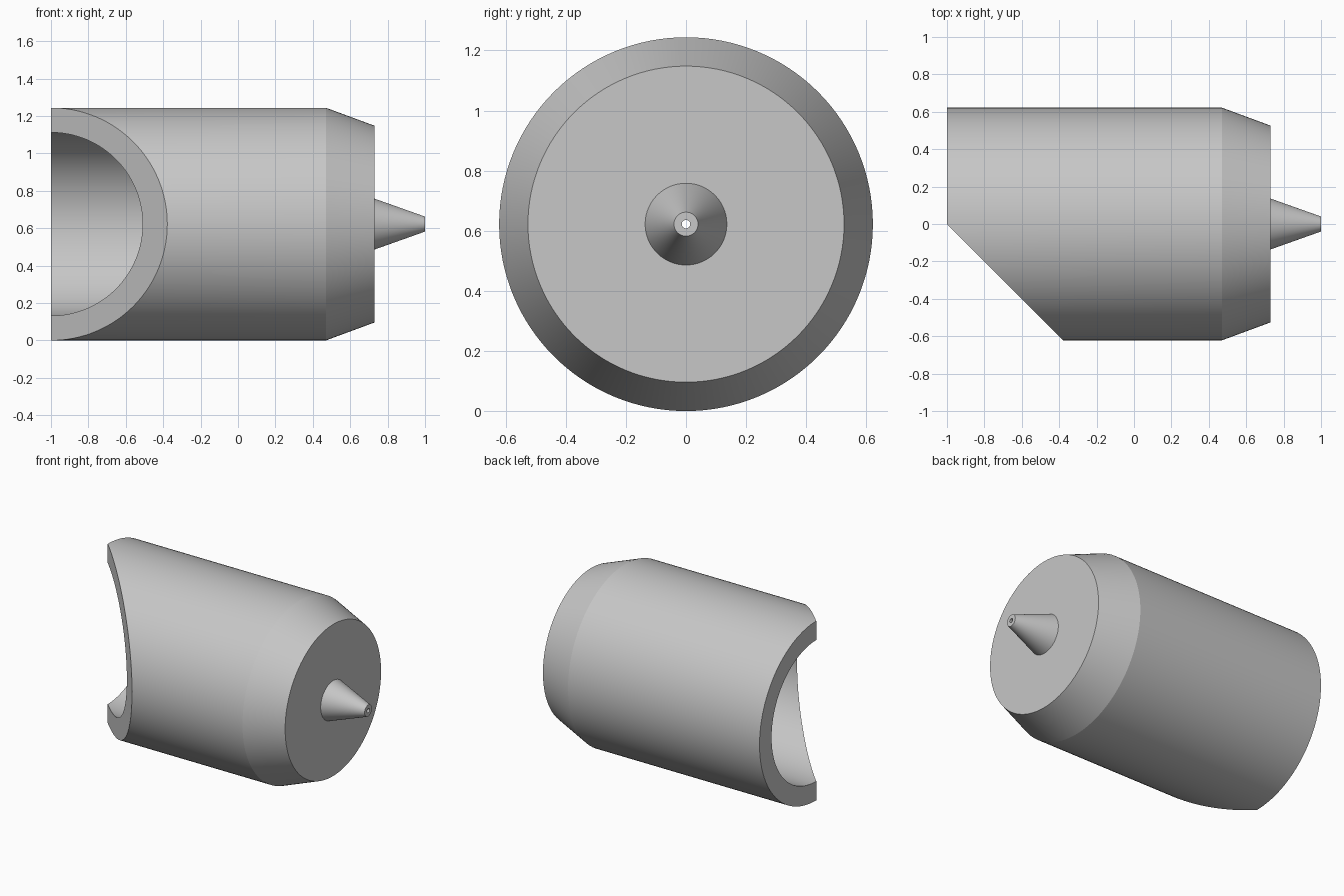
import bpy
import bmesh
import math
from mathutils import Vector

cube = bpy.data.objects.get("Cube")
if cube:
    bpy.data.objects.remove(cube)

RADIUS = 0.622
SEGMENTS = 128

# Plain grey material
grey = bpy.data.materials.new("plain grey")
grey.use_nodes = True
colour = (0.57, 0.57, 0.57, 1)
grey.diffuse_color = colour
grey.node_tree.nodes["Principled BSDF"].inputs["Base Color"].default_value = colour

# Closed wall section as (x, radius): outer shell and nozzle, then back along the bore
section = [
    (-1, RADIUS), (0.47, RADIUS), (0.73, 0.526), (0.73, 0.136), (1, 0.04),
    (1, 0.014), (0.6, 0.014), (0.6, 0.44), (0.46, 0.49), (-1, 0.49),
]

bm = bmesh.new()
verts = [bm.verts.new((x, 0, r)) for x, r in section]
edges = [bm.edges.new((v, verts[(i + 1) % len(verts)])) for i, v in enumerate(verts)]
bmesh.ops.spin(bm, geom=verts + edges, cent=(0, 0, 0), axis=(1, 0, 0),
               angle=math.tau, steps=SEGMENTS, use_merge=False)
bmesh.ops.remove_doubles(bm, verts=bm.verts, dist=0.0001)

# Slanted cut across the front half of the open end
bmesh.ops.bisect_plane(bm, geom=bm.verts[:] + bm.edges[:] + bm.faces[:], dist=0.0001,
                       plane_co=Vector((-1, 0, 0)), plane_no=Vector((-1, -1, 0)).normalized(),
                       clear_outer=True)
bmesh.ops.edgeloop_fill(bm, edges=[e for e in bm.edges if e.is_boundary])
bmesh.ops.recalc_face_normals(bm, faces=bm.faces)
bmesh.ops.translate(bm, verts=bm.verts, vec=(0, 0, RADIUS))

mesh = bpy.data.meshes.new("nozzle_body")
bm.to_mesh(mesh)
bm.free()
mesh.materials.append(grey)
body = bpy.data.objects.new("nozzle_body", mesh)
bpy.context.collection.objects.link(body)

# Smooth round walls with crisp rims
bpy.ops.object.select_all(action="DESELECT")
body.select_set(True)
bpy.context.view_layer.objects.active = body
bpy.ops.object.shade_smooth_by_angle(angle=math.radians(15))
